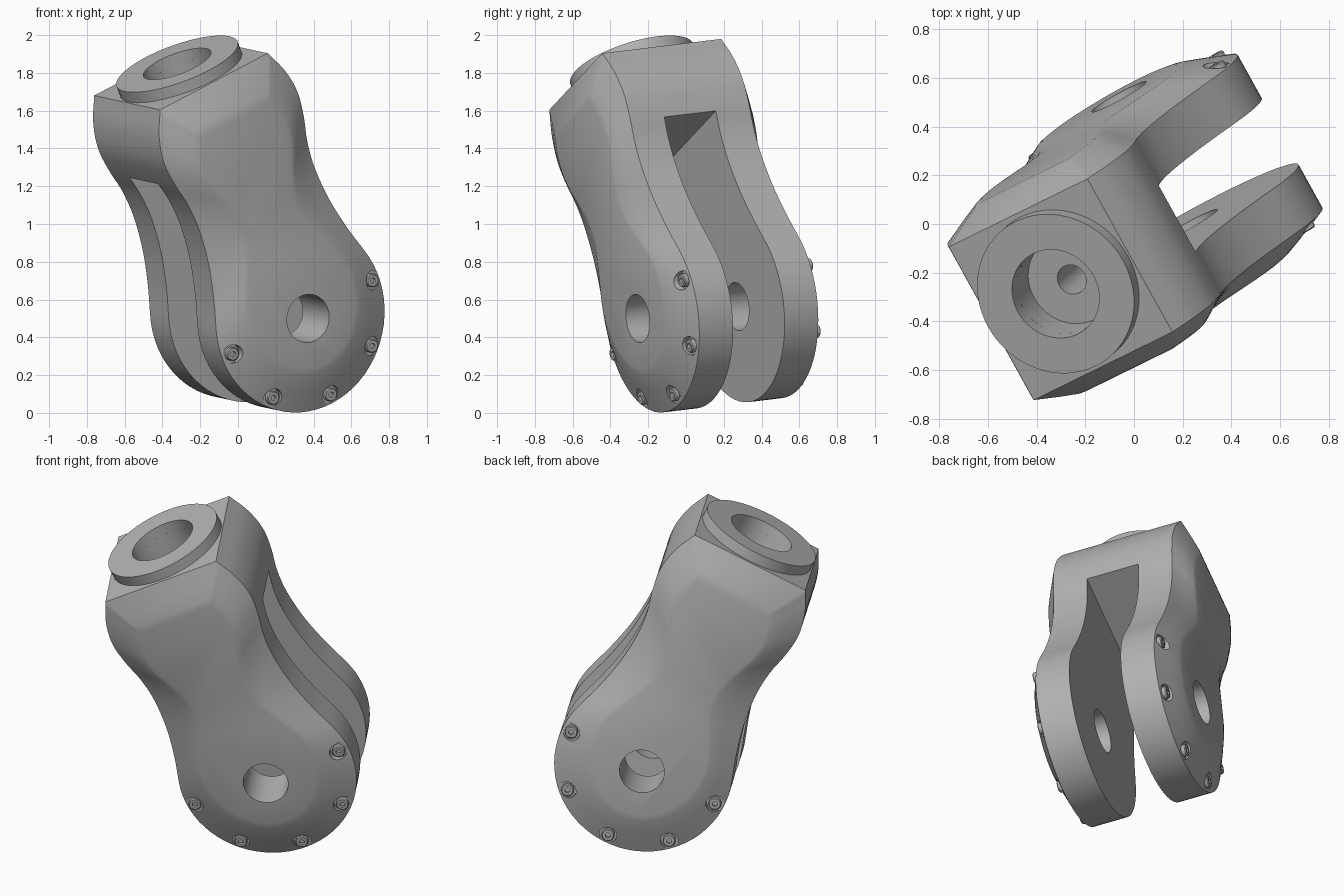
import bpy, bmesh, math
from mathutils import Matrix, Vector

if "Cube" in bpy.data.objects:
    bpy.data.objects.remove(bpy.data.objects["Cube"])

# Local frame: x across the arm, y along the pin, z up the arm; origin at the top face
across = Vector((0.812, 0.399, 0.427)).normalized()
up = Vector((-0.330, -0.291, 0.899))
up = (up - across * up.dot(across)).normalized()
pin = up.cross(across)
POSE = Matrix.Translation((-0.302, -0.269, 1.792)) @ Matrix((across, pin, up)).transposed().to_4x4()

PIN_Z, LOBE_R = -1.386, 0.51
EDGE_Y, SLOT_Y, SLOT_Z = 0.362, 0.157, -0.43
BORE_Z, COLLAR_Z = -0.14, 0.062

steel = bpy.data.materials.new("grey_steel")
steel.use_nodes = True
GREY = (0.45, 0.45, 0.45, 1)
steel.diffuse_color = GREY
steel.node_tree.nodes["Principled BSDF"].inputs["Base Color"].default_value = GREY


def finish(name, bm):
    bmesh.ops.recalc_face_normals(bm, faces=bm.faces)
    mesh = bpy.data.meshes.new(name)
    bm.to_mesh(mesh)
    bm.free()
    mesh.materials.append(steel)
    obj = bpy.data.objects.new(name, mesh)
    bpy.context.collection.objects.link(obj)
    return obj


def smooth(obj):
    bpy.ops.object.select_all(action='DESELECT')
    obj.select_set(True)
    bpy.context.view_layer.objects.active = obj
    bpy.ops.object.shade_smooth_by_angle(angle=math.radians(32))


def loft(bm, rings, closed=False):
    """Skin a list of point rings, capping the ends unless they join up."""
    loops = [[bm.verts.new(p) for p in ring] for ring in rings]
    pairs = list(zip(loops, loops[1:])) + ([(loops[-1], loops[0])] if closed else [])
    for a, b in pairs:
        for i in range(len(a)):
            j = (i + 1) % len(a)
            bm.faces.new((a[i], a[j], b[j], b[i]))
    if not closed:
        bm.faces.new(loops[0])
        bm.faces.new(loops[-1])


def turned(bm, profile, place, steps=48, closed=False):
    """Turn (radius, height) points about z, then place them."""
    turns = [math.tau * i / steps for i in range(steps)]
    loft(bm, [[place @ Vector((r * math.cos(a), r * math.sin(a), h)) for a in turns]
              for r, h in profile], closed)


def cylinder_cutter(name, r, z0, z1, place=Matrix()):
    bm = bmesh.new()
    turned(bm, [(r, z0), (r, z1)], place)
    return finish(name, bm)


def curve_through(pts, steps=5):
    """Catmull-Rom curve through the points."""
    p = [2 * pts[0] - pts[1]] + pts + [2 * pts[-1] - pts[-2]]
    out = []
    for a, b, c, d in zip(p, p[1:], p[2:], p[3:]):
        for i in range(steps):
            t = i / steps
            out.append(0.5 * (2 * b + (c - a) * t + (2 * a - 5 * b + 4 * c - d) * t * t
                              + (3 * b - a - 3 * c + d) * t ** 3))
    return out


# Outline of the arm: square top, bulge, waist and round lobe
side = curve_through([Vector(p) for p in (
    (0.351, 0), (0.41, -0.13), (0.436, -0.27), (0.42, -0.41), (0.39, -0.54),
    (0.378, -0.69), (0.394, -0.88), (0.436, -1.07), (0.483, -1.222))])
start = math.radians(18.7)
arc = [start - (start + math.pi / 2) * i / 20 for i in range(21)]
side += [Vector((LOBE_R * math.cos(a), PIN_Z + LOBE_R * math.sin(a))) for a in arc]
outline = side + [Vector((-p.x, p.y)) for p in reversed(side[:-1])]


def ring(t, y):
    """Outline drawn in towards the raised middle, with a broader ramp at the waist."""
    pts = []
    for p in outline:
        narrow = 0.62 - 0.2 * math.exp(-((p.y + 0.8) / 0.28) ** 2)
        inner = Vector((p.x * narrow, -0.2 + 0.766 * p.y))
        q = p.lerp(inner, t)
        pts.append((q.x, y, q.y))
    return pts


DOME = [(1, 0.448), (0.85, 0.441), (0.5, 0.41), (0, EDGE_Y)]
bm = bmesh.new()
loft(bm, [ring(t, -y) for t, y in DOME] + [ring(t, y) for t, y in reversed(DOME)])
body = finish("fork_body", bm)

# Cutters: fork slot, pin hole, top bore and screw recesses
bm = bmesh.new()
bmesh.ops.create_cube(bm, size=1, matrix=Matrix.Translation((0, 0, SLOT_Z - 1))
                      @ Matrix.Diagonal((2, 2 * SLOT_Y, 2, 1)))
cutters = [finish("slot_cutter", bm)]
along_pin = Matrix.Translation((0, 0, PIN_Z)) @ Matrix.Rotation(math.pi / 2, 4, 'X')
cutters.append(cylinder_cutter("pin_cutter", 0.128, -1, 1, along_pin))
cutters.append(cylinder_cutter("bore_cutter", 0.19, BORE_Z, 0.2))
cutters.append(cylinder_cutter("small_bore_cutter", 0.063, SLOT_Z - 0.1, 0.1))

screw_places = []
for face in (-1, 1):
    for k in range(5):
        a = -math.pi * k / 4
        spot = Matrix.Translation((0.456 * math.cos(a), 0, PIN_Z + 0.456 * math.sin(a)))
        screw_places.append(spot @ Matrix.Rotation(-face * math.pi / 2, 4, 'X'))
FLOOR = 0.366
bm = bmesh.new()
for place in screw_places:
    turned(bm, [(0.05, FLOOR), (0.05, 0.6)], place, 24)
cutters.append(finish("recess_cutter", bm))

for cutter in cutters:
    cutter.hide_render = True
    mod = body.modifiers.new(cutter.name, 'BOOLEAN')
    mod.operation, mod.solver, mod.object = 'DIFFERENCE', 'EXACT', cutter
bpy.context.view_layer.update()
body.data = bpy.data.meshes.new_from_object(
    body.evaluated_get(bpy.context.evaluated_depsgraph_get()))
body.data.name = "fork_body"
body.modifiers.clear()
for cutter in cutters:
    bpy.data.objects.remove(cutter)

# Raised collar around the top bore
bm = bmesh.new()
turned(bm, [(0.19, -0.002), (0.342, -0.002), (0.342, COLLAR_Z), (0.19, COLLAR_Z)],
       Matrix(), 64, closed=True)
collar = finish("top_collar", bm)

# Socket-head screws around both lobes
bm = bmesh.new()
for place in screw_places:
    turned(bm, [(0.036, FLOOR - 0.01), (0.036, 0.388), (0.031, 0.393),
                (0.015, 0.393), (0.015, 0.376)], place, 24)
screws = finish("lobe_screws", bm)

for obj in (body, collar, screws):
    smooth(obj)
    obj.matrix_world = POSE
